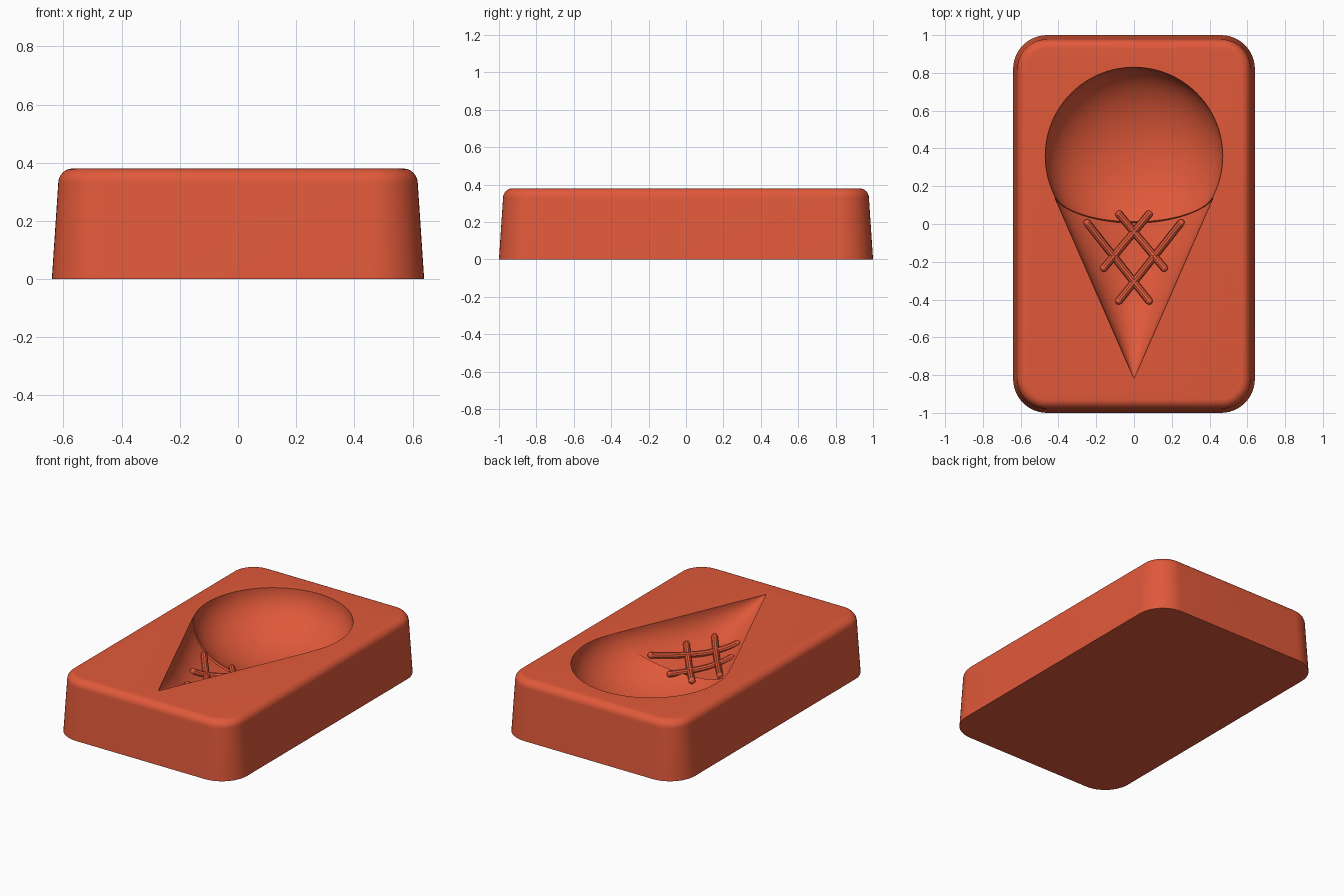
import bpy, bmesh
from math import sin, cos, pi, sqrt
from mathutils import Vector

cube = bpy.data.objects.get("Cube")
if cube:
    bpy.data.objects.remove(cube)

TOP = 0.38          # height of the block
TIP_Y = -0.82       # pointed end of the cone hollow
SCOOP_Y, SCOOP_R, SCOOP_D = 0.36, 0.47, 0.30

clay = bpy.data.materials.new("terracotta_red")
clay.use_nodes = True
clay.diffuse_color = (0.75, 0.10, 0.042, 1)
clay.node_tree.nodes["Principled BSDF"].inputs["Base Color"].default_value = (0.75, 0.10, 0.042, 1)


def loft(name, rings):
    """Closed solid through a list of equal-length rings."""
    bm = bmesh.new()
    loops = [[bm.verts.new(p) for p in ring] for ring in rings]
    n = len(loops[0])
    for a, b in zip(loops, loops[1:]):
        for i in range(n):
            j = (i + 1) % n
            bm.faces.new((a[i], a[j], b[j], b[i]))
    bm.faces.new(loops[0])
    bm.faces.new(loops[-1])
    bmesh.ops.recalc_face_normals(bm, faces=bm.faces)
    mesh = bpy.data.meshes.new(name)
    bm.to_mesh(mesh)
    bm.free()
    obj = bpy.data.objects.new(name, mesh)
    bpy.context.collection.objects.link(obj)
    mesh.materials.append(clay)
    return obj


def rounded_rect(z, inset, steps=12):
    """Outline of the block at one height."""
    r = 0.18 - inset
    ring = []
    for k, (sx, sy) in enumerate(((1, 1), (-1, 1), (-1, -1), (1, -1))):
        for i in range(steps + 1):
            a = (k + i / steps) * pi / 2
            ring.append((sx * 0.46 + r * cos(a), sy * 0.82 + r * sin(a), z))
    return ring


def cone_depth(t):
    """Depth of the cone floor at distance t from the tip."""
    stops = ((0, 0), (0.2, 0.087), (0.41, 0.163), (0.58, 0.19), (0.84, 0.215), (1.1, 0.24))
    for (t0, d0), (t1, d1) in zip(stops, stops[1:]):
        if t <= t1:
            return d0 + (d1 - d0) * (t - t0) / (t1 - t0)
    return stops[-1][1]


def cone_section(t, steps=40):
    """Half-elliptical slice, sheared so the wide end leans under the scoop."""
    ring = [(0.4375 * t, TIP_Y + t, TOP + 0.1)]
    for i in range(steps + 1):
        a = pi * i / steps
        lean = 0.6 * (t / 0.96) ** 2 * cone_depth(t) * sin(a)
        s = t - lean
        ring.append((0.4375 * s * cos(a), TIP_Y + s, TOP - cone_depth(s) * sin(a)))
    ring.append((-0.4375 * t, TIP_Y + t, TOP + 0.1))
    return ring


# Block with drafted sides and a rounded top edge
rings = [rounded_rect(0, 0)]
for i in range(9):
    a = i / 8 * pi / 2
    rings.append(rounded_rect(TOP - 0.05 + 0.05 * sin(a), 0.022 + 0.05 * (1 - cos(a))))
block = loft("mould_block", rings)

# Scoop hollow cutter: lower half of a flattened ball
SIDES = 96
rings = []
for i in range(1, 25):
    a = i / 24 * pi / 2
    rings.append((SCOOP_R * sin(a), TOP - SCOOP_D * cos(a)))
rings.append((SCOOP_R, TOP + 0.1))
scoop = loft("scoop_cutter", [
    [(r * cos(2 * pi * k / SIDES), SCOOP_Y + r * sin(2 * pi * k / SIDES), z) for k in range(SIDES)]
    for r, z in rings])

# Cone hollow cutter
cone = loft("cone_cutter", [cone_section(0.004 + 0.956 * i / 32) for i in range(33)])

# Cut both hollows
bpy.context.view_layer.objects.active = block
for cutter in (scoop, cone):
    cutter.hide_render = True
    mod = block.modifiers.new("hollow", "BOOLEAN")
    mod.operation = "DIFFERENCE"
    mod.solver = "EXACT"
    mod.object = cutter
    bpy.ops.object.modifier_apply(modifier=mod.name)
    bpy.data.objects.remove(cutter)

# Waffle bars following the cone floor
curve = bpy.data.curves.new("waffle_bars", "CURVE")
curve.dimensions = "3D"
curve.bevel_depth = 0.02
curve.bevel_resolution = 3
curve.use_fill_caps = True
for side in (1, -1):
    for start, end in (((-0.26, 0.02), (0.09, -0.42)), ((-0.09, 0.065), (0.17, -0.245))):
        a, b = Vector(start), Vector(end)
        stops = [0, 0.01, 0.03] + [i / 16 for i in range(1, 16)] + [0.97, 0.99, 1]
        spline = curve.splines.new("POLY")
        spline.points.add(len(stops) - 1)
        for point, f in zip(spline.points, stops):
            x, y = a.lerp(b, f)
            t = y - TIP_Y
            d = cone_depth(t) * sqrt(max(0, 1 - (x / (0.4375 * t)) ** 2))
            point.co = (side * x, y, TOP - d + 0.008, 1)
            edge = min(f, 1 - f)
            point.radius = 0.4 if edge == 0 else 0.75 if edge < 0.02 else 1
bars = bpy.data.objects.new("waffle_bars", curve)
bpy.context.collection.objects.link(bars)
curve.materials.append(clay)

bpy.ops.object.select_all(action="DESELECT")
bars.select_set(True)
bpy.context.view_layer.objects.active = bars
bpy.ops.object.convert(target="MESH")

# Smooth shading with crisp rims
for obj in (block, bars):
    bpy.ops.object.select_all(action="DESELECT")
    obj.select_set(True)
    bpy.context.view_layer.objects.active = obj
    bpy.ops.object.shade_smooth_by_angle(angle=0.5)
